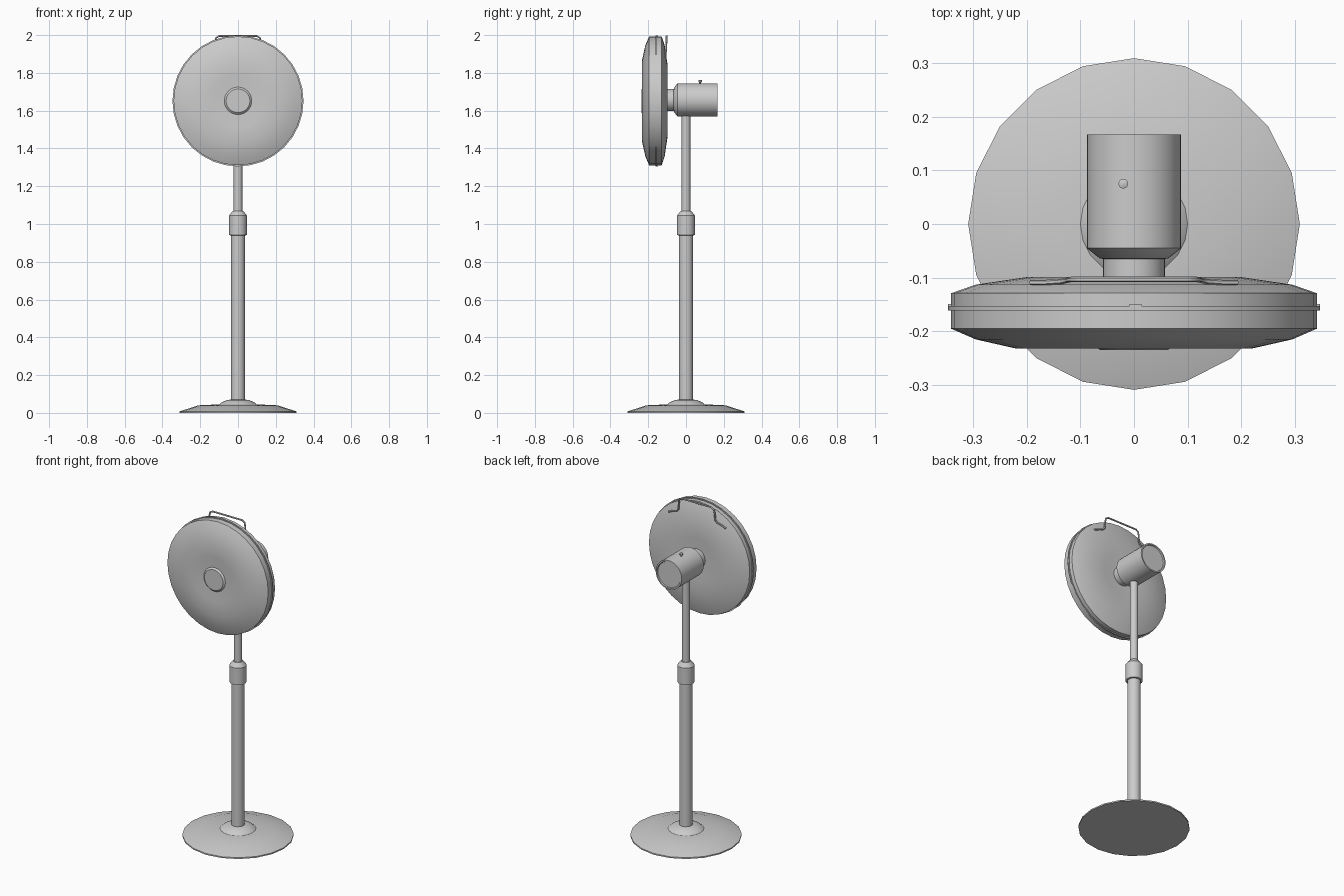
import bpy, bmesh, math
from mathutils import Matrix

if "Cube" in bpy.data.objects:
    bpy.data.objects.remove(bpy.data.objects["Cube"])

HUB_Z = 1.652


def finish(obj, angle=30):
    bpy.ops.object.select_all(action='DESELECT')
    obj.select_set(True)
    bpy.context.view_layer.objects.active = obj
    bpy.ops.object.shade_smooth_by_angle(angle=math.radians(angle))


def mesh_object(name, bm):
    bmesh.ops.recalc_face_normals(bm, faces=bm.faces)
    me = bpy.data.meshes.new(name)
    bm.to_mesh(me)
    bm.free()
    obj = bpy.data.objects.new(name, me)
    bpy.context.collection.objects.link(obj)
    return obj


def lathe(name, profile, sides, along_y=False, loc=(0, 0, 0), closed=False):
    """Revolve (radius, height) points about z, or about y with height = y."""
    bm = bmesh.new()
    rings = []
    for r, h in profile:
        ring = []
        for i in range(sides):
            a = 2 * math.pi * i / sides
            c, s = r * math.cos(a), r * math.sin(a)
            ring.append(bm.verts.new((c, h, s) if along_y else (c, s, h)))
        rings.append(ring)
    pairs = list(zip(rings, rings[1:]))
    if closed:
        pairs.append((rings[-1], rings[0]))
    else:
        bm.faces.new(rings[0])
        bm.faces.new(rings[-1])
    for a, b in pairs:
        for i in range(sides):
            j = (i + 1) % sides
            bm.faces.new((a[i], a[j], b[j], b[i]))
    obj = mesh_object(name, bm)
    obj.location = loc
    finish(obj)
    return obj


# Stand
lathe("base", [(0.309, 0), (0.309, 0.008), (0.21, 0.04), (0.1, 0.045),
               (0.085, 0.057), (0.06, 0.067), (0.035, 0.071)], 20)
lathe("lower_pole", [(0.037, 0.05), (0.037, 0.96)], 24)
lathe("height_collar", [(0.04, 0.94), (0.047, 0.942), (0.047, 1.045),
                        (0.027, 1.07), (0.02, 1.07)], 24)
lathe("upper_pole", [(0.023, 1.04), (0.023, 1.62)], 20)

# Motor housing with recessed back plate
lathe("motor_housing", [(0.058, -0.11), (0.058, -0.065), (0.064, -0.064),
                        (0.088, -0.045), (0.088, 0.167), (0.08, 0.167),
                        (0.077, 0.161)], 32, True, (0, 0, HUB_Z + 0.005))

# Oscillation knob
lathe("oscillation_knob", [(0.005, 1.735), (0.005, 1.75), (0.009, 1.751),
                           (0.009, 1.761), (0.004, 1.763)], 12, loc=(-0.02, 0.075, 0))

# Guard drum, hub badge disc and clamping rim
lathe("fan_guard", [(0.05, -0.104), (0.13, -0.1), (0.2, -0.099), (0.295, -0.113),
                    (0.341, -0.129), (0.341, -0.195), (0.295, -0.215),
                    (0.22, -0.232), (0.14, -0.232), (0.075, -0.226)],
      32, True, (0, 0, HUB_Z))
lathe("front_badge", [(0.075, -0.224), (0.063, -0.235)], 32, True, (0, 0, HUB_Z))
lathe("guard_rim", [(0.338, -0.153), (0.347, -0.153), (0.347, -0.161),
                    (0.338, -0.161)], 32, True, (0, 0, HUB_Z), closed=True)

# Rim clips at the four quarters
bm = bmesh.new()
for k in range(4):
    m = (Matrix.Translation((0, -0.155, HUB_Z)) @ Matrix.Rotation(k * math.pi / 2, 4, 'Y')
         @ Matrix.Translation((0.003, 0, 0.342)) @ Matrix.Diagonal((0.022, 0.012, 0.01, 1)))
    bmesh.ops.create_cube(bm, size=1, matrix=m)
mesh_object("rim_clips", bm)

# Bent wire carrying handle, mirrored in x
half = [(0.193, -0.109, 1.888), (0.165, -0.109, 1.90), (0.135, -0.107, 1.91),
        (0.125, -0.105, 1.922), (0.121, -0.104, 1.965), (0.116, -0.103, 1.985),
        (0.1, -0.103, 1.995)]
path = half + [(-x, y, z) for x, y, z in reversed(half)]
cu = bpy.data.curves.new("carry_handle", 'CURVE')
cu.dimensions = '3D'
cu.bevel_depth = 0.005
cu.bevel_resolution = 1
cu.use_fill_caps = True
sp = cu.splines.new('POLY')
sp.points.add(len(path) - 1)
for p, co in zip(sp.points, path):
    p.co = (*co, 1)
handle = bpy.data.objects.new("carry_handle", cu)
bpy.context.collection.objects.link(handle)
bpy.ops.object.select_all(action='DESELECT')
handle.select_set(True)
bpy.context.view_layer.objects.active = handle
bpy.ops.object.convert(target='MESH')
finish(bpy.context.view_layer.objects.active, 50)
